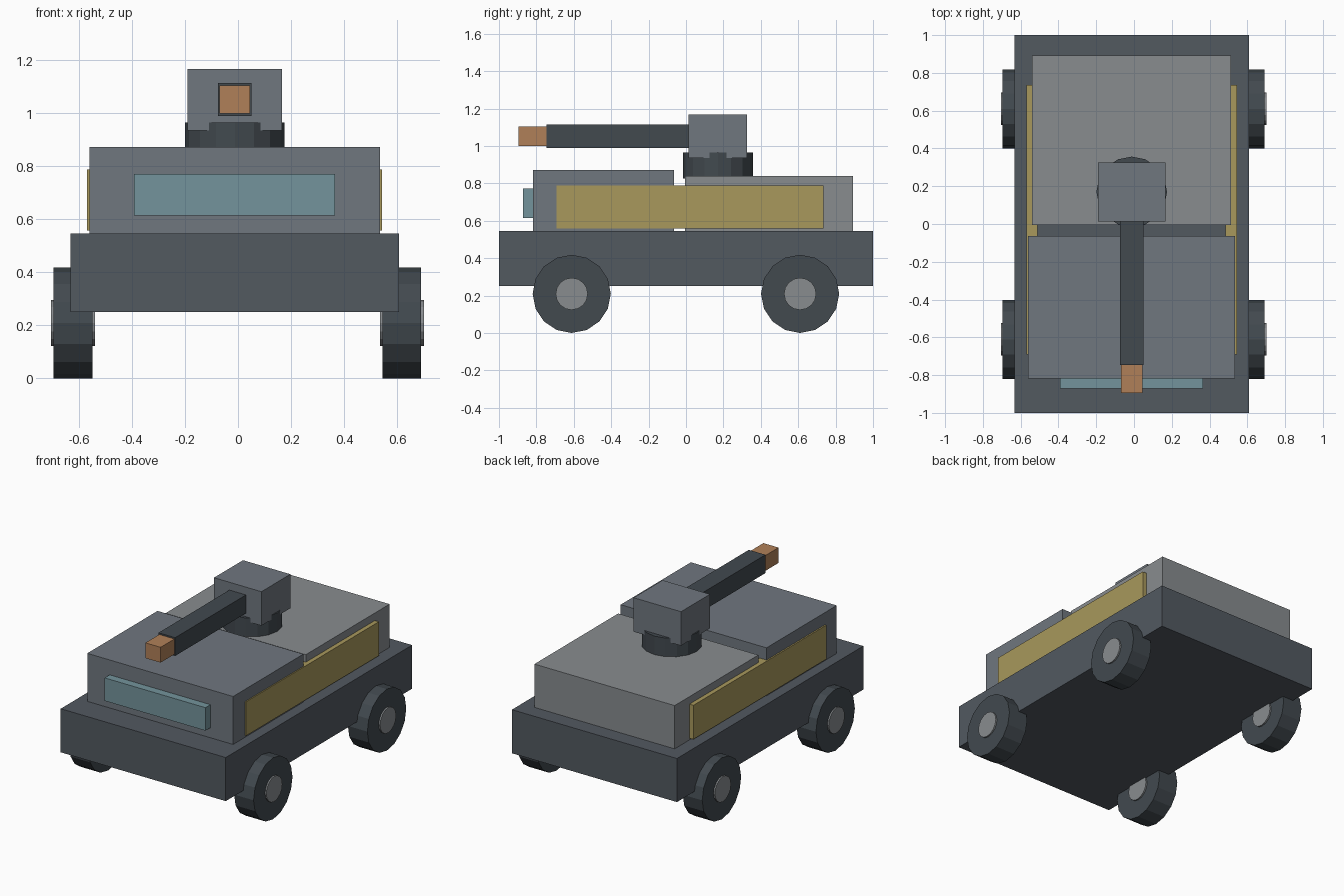
import bpy
from math import pi

if "Cube" in bpy.data.objects:
    bpy.data.objects.remove(bpy.data.objects["Cube"])

# Colours
def material(name, rgb):
    m = bpy.data.materials.new(name)
    m.diffuse_color = (*rgb, 1)
    m.use_nodes = True
    m.node_tree.nodes["Principled BSDF"].inputs["Base Color"].default_value = m.diffuse_color
    return m

steel = material("dark_steel", (0.085, 0.10, 0.118))
armour = material("blue_grey", (0.162, 0.184, 0.212))
light = material("light_grey", (0.246, 0.262, 0.275))
rubber = material("charcoal", (0.054, 0.067, 0.078))
ochre = material("ochre", (0.392, 0.314, 0.107))
glass = material("teal_glass", (0.174, 0.296, 0.332))
copper = material("copper", (0.434, 0.216, 0.098))

def finish(name, mat):
    ob = bpy.context.object
    ob.name = name
    ob.data.materials.append(mat)
    return ob

def box(name, x, y, z, mat):
    """Box from (min, max) ranges on each axis."""
    mid = [(a + b) / 2 for a, b in (x, y, z)]
    bpy.ops.mesh.primitive_cube_add(size=1, location=mid)
    bpy.context.object.scale = [b - a for a, b in (x, y, z)]
    bpy.ops.object.transform_apply(location=False, rotation=False, scale=True)
    return finish(name, mat)

def cylinder(name, loc, radius, depth, mat, rot=(0, 0, 0), sides=16):
    bpy.ops.mesh.primitive_cylinder_add(vertices=sides, radius=radius, depth=depth,
                                        location=loc, rotation=rot)
    return finish(name, mat)

# Hull
box("chassis", (-0.632, 0.608), (-1, 1), (0.25, 0.546), steel)
box("front_cab", (-0.56, 0.536), (-0.818, -0.064), (0.546, 0.872), armour)
box("rear_deck", (-0.54, 0.514), (-0.006, 0.893), (0.546, 0.84), light)
box("windscreen", (-0.392, 0.366), (-0.872, -0.81), (0.615, 0.771), glass)

# Side armour panels
box("left_panel", (-0.57, -0.51), (-0.692, 0.735), (0.558, 0.789), ochre)
box("right_panel", (0.484, 0.544), (-0.692, 0.735), (0.558, 0.789), ochre)

# Turret and gun
cylinder("turret_ring", (-0.012, 0.17, 0.896), 0.187, 0.14, rubber)
box("turret_head", (-0.19, 0.166), (0.014, 0.325), (0.936, 1.167), armour)
box("gun_barrel", (-0.075, 0.05), (-0.746, 0.05), (0.99, 1.114), rubber)
box("gun_muzzle", (-0.069, 0.045), (-0.895, -0.74), (1.0, 1.104), copper)

# Wheels with hubs passing through them
for side, x in (("left", -0.622), ("right", 0.618)):
    for end, y in (("front", -0.611), ("rear", 0.61)):
        turn = (0, pi / 2, 0)
        cylinder(f"{end}_{side}_wheel", (x, y, 0.209), 0.209, 0.146, rubber, turn)
        cylinder(f"{end}_{side}_hub", (x, y, 0.209), 0.086, 0.166, light, turn)
